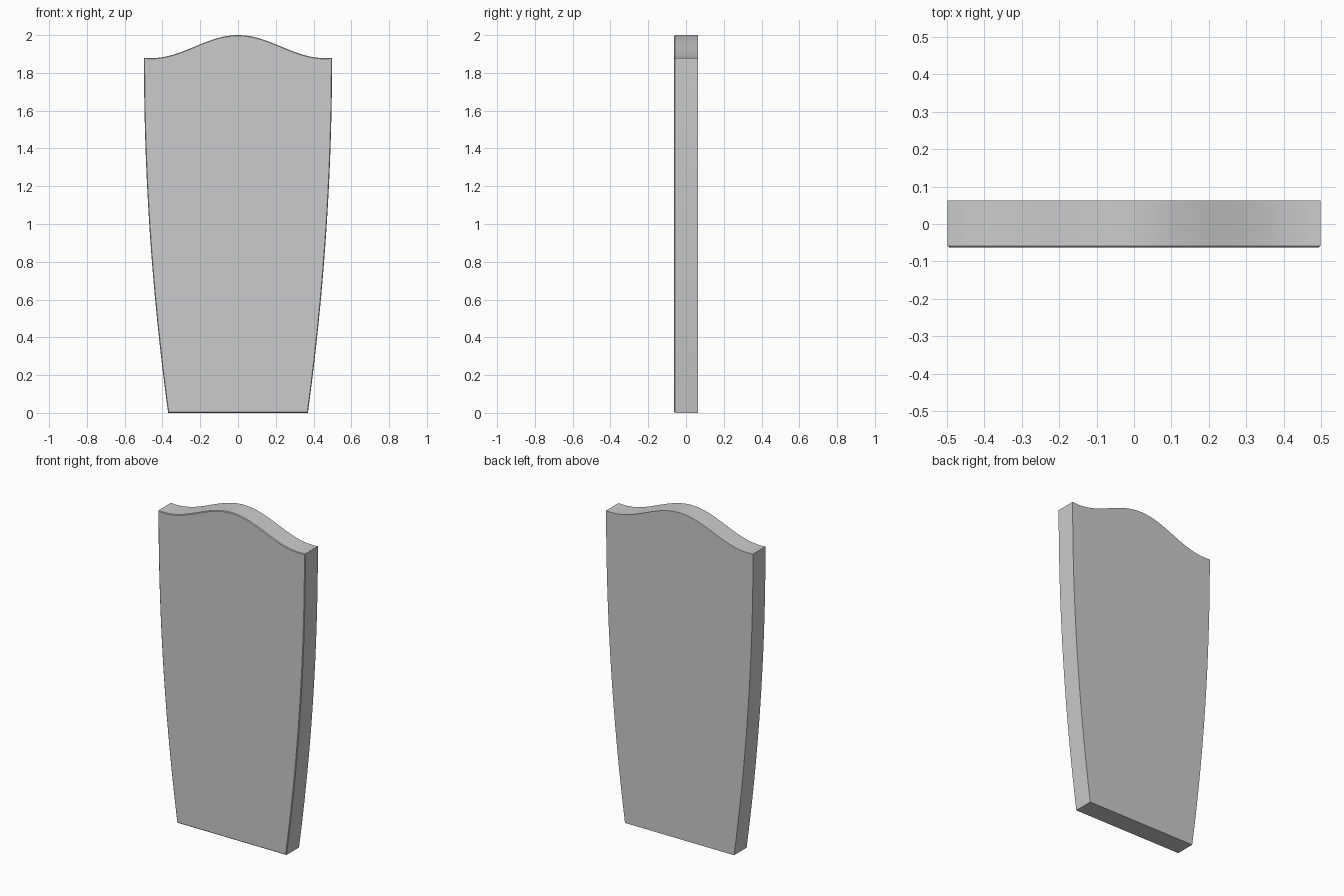
import bpy, bmesh, math

if "Cube" in bpy.data.objects:
    bpy.data.objects.remove(bpy.data.objects["Cube"])

HALF_W, FOOT_W, SHOULDER, DEPTH = 0.498, 0.37, 1.88, 0.125


def top_z(x):
    # Crown in the middle, shallow dip just before each corner
    return 1.939 + 0.061 * math.cos(math.pi * x / 0.46)


def side_x(t):
    # Flares out from the foot and is vertical at the shoulder
    return HALF_W - (HALF_W - FOOT_W) * (1 - t) ** 2


# Outline: right side upward, top edge leftward, left side downward
corner_z = top_z(HALF_W)
N = 24
right = [(side_x(i / N), corner_z * i / N) for i in range(N + 1)]
top = [(HALF_W * (1 - i / 24), top_z(HALF_W * (1 - i / 24))) for i in range(1, 48)]
outline = right + top + [(-x, z) for x, z in reversed(right)]

# Extrude the outline into a slab
bm = bmesh.new()
front = bm.faces.new([bm.verts.new((x, -DEPTH / 2, z)) for x, z in outline])
ext = bmesh.ops.extrude_face_region(bm, geom=[front], use_keep_orig=True)
for v in ext["geom"]:
    if isinstance(v, bmesh.types.BMVert):
        v.co.y = DEPTH / 2
bmesh.ops.recalc_face_normals(bm, faces=bm.faces)

# Hairline chamfer around the front edge
rim = [e for e in bm.edges if all(v.co.y < 0 for v in e.verts)]
bmesh.ops.bevel(bm, geom=rim, offset=0.004, segments=1, affect='EDGES', clamp_overlap=True)

mesh = bpy.data.meshes.new("curved_panel")
bm.to_mesh(mesh)
bm.free()
panel = bpy.data.objects.new("curved_panel", mesh)
bpy.context.collection.objects.link(panel)
bpy.context.view_layer.objects.active = panel
panel.select_set(True)
bpy.ops.object.shade_smooth_by_angle(angle=math.radians(30))
